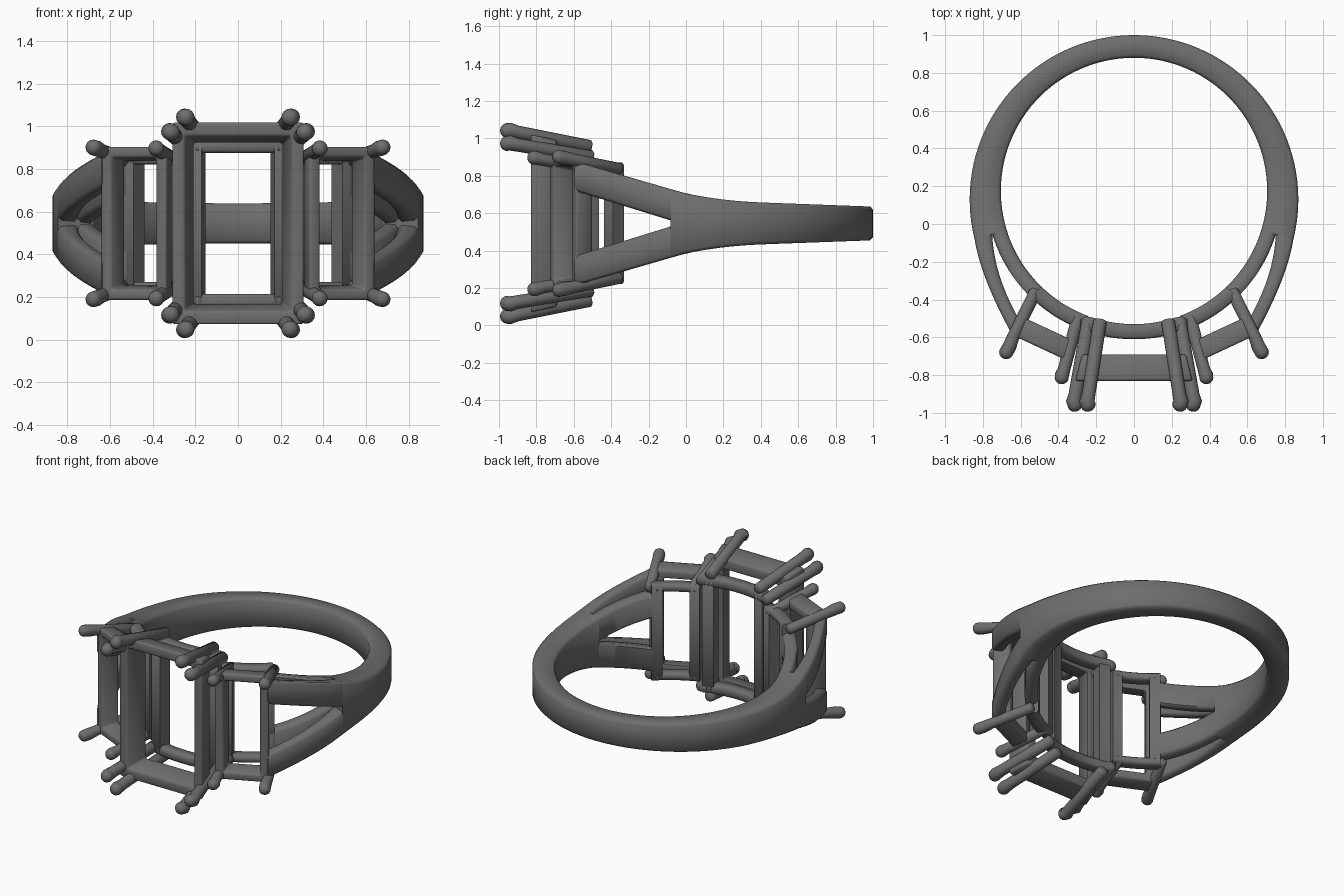
import bpy, bmesh
from math import sin, cos, sqrt, radians, pi
from mathutils import Vector

cube = bpy.data.objects.get("Cube")
if cube:
    bpy.data.objects.remove(cube, do_unlink=True)

MID = 0.545            # height of the ring's plane of symmetry
CY, R_IN, R_RAIL = 0.175, 0.705, 0.785
SPLIT = 73             # angle from the front where the shank splits

metal = bpy.data.materials.new("dark grey metal")
metal.use_nodes = True
GREY = (0.155, 0.155, 0.155, 1)
metal.diffuse_color = GREY
metal.node_tree.nodes["Principled BSDF"].inputs["Base Color"].default_value = GREY


def loft(name, rings, closed=False, bevel=0):
    """Skin a list of equal point loops; z is measured from the mid plane."""
    bm = bmesh.new()
    loops = [[bm.verts.new((p[0], p[1], p[2] + MID)) for p in r] for r in rings]
    n = len(loops[0])
    for i in range(len(loops) if closed else len(loops) - 1):
        a, b = loops[i], loops[(i + 1) % len(loops)]
        for j in range(n):
            k = (j + 1) % n
            bm.faces.new((a[j], a[k], b[k], b[j]))
    if not closed:
        bm.faces.new(loops[0])
        bm.faces.new(loops[-1])
    bmesh.ops.recalc_face_normals(bm, faces=bm.faces)
    if bevel:
        bmesh.ops.bevel(bm, geom=bm.edges[:], offset=bevel, segments=2,
                        profile=0.5, affect='EDGES')
    mesh = bpy.data.meshes.new(name)
    bm.to_mesh(mesh)
    bm.free()
    mesh.materials.append(metal)
    ob = bpy.data.objects.new(name, mesh)
    bpy.context.collection.objects.link(ob)
    bpy.ops.object.select_all(action='DESELECT')
    ob.select_set(True)
    bpy.context.view_layer.objects.active = ob
    bpy.ops.object.shade_smooth_by_angle(angle=radians(50))
    return ob


def polar(deg, r):
    """Point around the finger hole, measured from the front (-y)."""
    return Vector((r * sin(radians(deg)), CY - r * cos(radians(deg))))


def section(inner, outer, lo, hi, sx=1, sz=1, cut=0.016):
    """Rectangular cross-section with softened corners."""
    q = [Vector((sx * p.x, p.y, sz * f(p.y)))
         for p, f in ((inner, lo), (outer, lo), (outer, hi), (inner, hi))]
    pts = []
    for i, p in enumerate(q):
        for other in (q[i - 1], q[(i + 1) % 4]):
            d = other - p
            pts.append(p + d.normalized() * min(cut, 0.3 * d.length))
    return pts


def flat(v):
    return lambda y: v


def high(y):
    """Half height of the shank, flaring toward the front."""
    if y < 0:
        return 0.16 - 0.29 * y
    return 0.09 + 0.037 * (1 - y) + 0.033 * max(0, 1 - y / 0.4) ** 2


def low(y):
    """Inner edge of the V shaped split."""
    return max(0, -0.03 - y) * 0.31


def outer_radius(deg):
    c = 0.045 * cos(radians(deg))
    return c + sqrt(c * c - 0.045 ** 2 + 0.87 ** 2)


def bezier(a, b, c, t):
    return a * (1 - t) ** 2 + b * (2 * t * (1 - t)) + c * t * t


# Shank: back part of the band
rings = []
for i in range(73):
    deg = SPLIT + (360 - 2 * SPLIT) * i / 72
    rings.append(section(polar(deg, R_IN), polar(deg, outer_radius(deg)),
                         lambda y: -high(y), high))
loft("band", rings)

# Split shoulders: an inner and an outer arm, above and below, on each side
for sx in (1, -1):
    for sz in (1, -1):
        tag = ("left" if sx > 0 else "right") + ("_upper" if sz > 0 else "_lower")
        rings = []
        for i in range(15):
            deg = SPLIT - (SPLIT - 42) * i / 14
            rings.append(section(polar(deg, R_IN), polar(deg, R_RAIL), low, high, sx, sz))
        loft("inner_arm_" + tag, rings)
        rings = []
        for i in range(21):
            t = i / 20
            a = bezier(polar(SPLIT, R_RAIL), Vector((0.74, -0.3)), Vector((0.575, -0.56)), t)
            b = bezier(polar(SPLIT, outer_radius(SPLIT)), Vector((0.81, -0.29)),
                       Vector((0.64, -0.595)), t)
            rings.append(section(a, b, low, high, sx, sz))
        loft("outer_arm_" + tag, rings)


def arc(name, a0, a1, lo, hi):
    """Curved bar that follows the finger hole."""
    steps = max(2, int(abs(a1 - a0) / 2))
    rings = []
    for i in range(steps + 1):
        deg = a0 + (a1 - a0) * i / steps
        rings.append(section(polar(deg, R_IN), polar(deg, R_RAIL), flat(lo), flat(hi), cut=0.012))
    loft(name, rings)


def base_frame(name, a0, a1, bar0, bar1, inner, outer):
    """Curved rectangular frame under a stone."""
    arc(name + "_bar_a", a0, a0 + bar0, -outer, outer)
    arc(name + "_bar_b", a1 - bar1, a1, -outer, outer)
    arc(name + "_rail_upper", a0, a1, inner, outer)
    arc(name + "_rail_lower", a0, a1, -outer, -inner)


def bezel(name, origin, deg, loops):
    """Rectangular stone seat; each loop is half width, half height, depth."""
    c, s = cos(radians(deg)), sin(radians(deg))
    rings = []
    for w, h, d in loops:
        rings.append([(origin[0] + u * c - d * s, origin[1] + u * s + d * c, v)
                      for u, v in ((-w, -h), (w, -h), (w, h), (-w, h))])
    loft(name, rings, closed=True, bevel=0.012)


# Stone seats and the frames under them
base_frame("centre_base", -18.5, 18.5, 6, 6, 0.33, 0.395)
bezel("centre_seat", (0, -0.83), 0,
      [(0.31, 0.475, 0), (0.25, 0.41, 0), (0.205, 0.375, 0.14), (0.275, 0.445, 0.14)])
for sx, side in ((1, "left"), (-1, "right")):
    ends = (20, 44, 5, 5.5) if sx > 0 else (-44, -20, 5.5, 5)
    base_frame(side + "_base", *ends, 0.275, 0.325)
    bezel(side + "_seat", (sx * 0.49, -0.66), sx * 25,
          [(0.17, 0.36, 0), (0.115, 0.31, 0), (0.095, 0.29, 0.11), (0.15, 0.345, 0.11)])


def prong(name, path, r, sx, sz):
    """Round claw with domed ends and a slightly fuller tip."""
    pts = [Vector((sx * x, y, sz * z)) for x, y, z in path]
    first, last = (pts[1] - pts[0]).normalized(), (pts[-1] - pts[-2]).normalized()
    rows = [(pts[0] - first * r * 0.35 * sin(a), r * cos(a), first) for a in (1.4, 0.8)]
    for i, p in enumerate(pts):
        d = (pts[min(i + 1, len(pts) - 1)] - pts[max(i - 1, 0)]).normalized()
        rows.append((p, r * (1.12 if i >= len(pts) - 2 else 1), d))
    rows += [(pts[-1] + last * r * sin(a), 1.12 * r * cos(a), last)
             for a in (0.4, 0.8, 1.15, 1.45)]
    rings = []
    for p, rad, d in rows:
        u = d.cross(Vector((0, 0, 1))).normalized()
        v = u.cross(d)
        rings.append([p + (u * cos(k * pi / 8) + v * sin(k * pi / 8)) * rad for k in range(16)])
    loft(name, rings)


# Claws: two per corner on the centre stone, one per corner on the side stones
CLAWS = {
    "centre_claw_inner": [(0.18, -0.515, 0.41), (0.24, -0.90, 0.487),
                          (0.25, -0.94, 0.498), (0.243, -0.957, 0.496)],
    "centre_claw_outer": [(0.24, -0.505, 0.355), (0.31, -0.90, 0.42),
                          (0.32, -0.94, 0.43), (0.312, -0.957, 0.427)],
    "side_claw_inner": [(0.295, -0.485, 0.295), (0.37, -0.77, 0.342),
                        (0.382, -0.80, 0.35), (0.383, -0.815, 0.352)],
    "side_claw_outer": [(0.52, -0.355, 0.29), (0.64, -0.60, 0.34),
                        (0.66, -0.65, 0.35), (0.678, -0.682, 0.356)],
}
for name, path in CLAWS.items():
    for sx in (1, -1):
        for sz in (1, -1):
            tag = ("_left" if sx > 0 else "_right") + ("_upper" if sz > 0 else "_lower")
            prong(name + tag, path, 0.036 if "centre" in name else 0.033, sx, sz)
